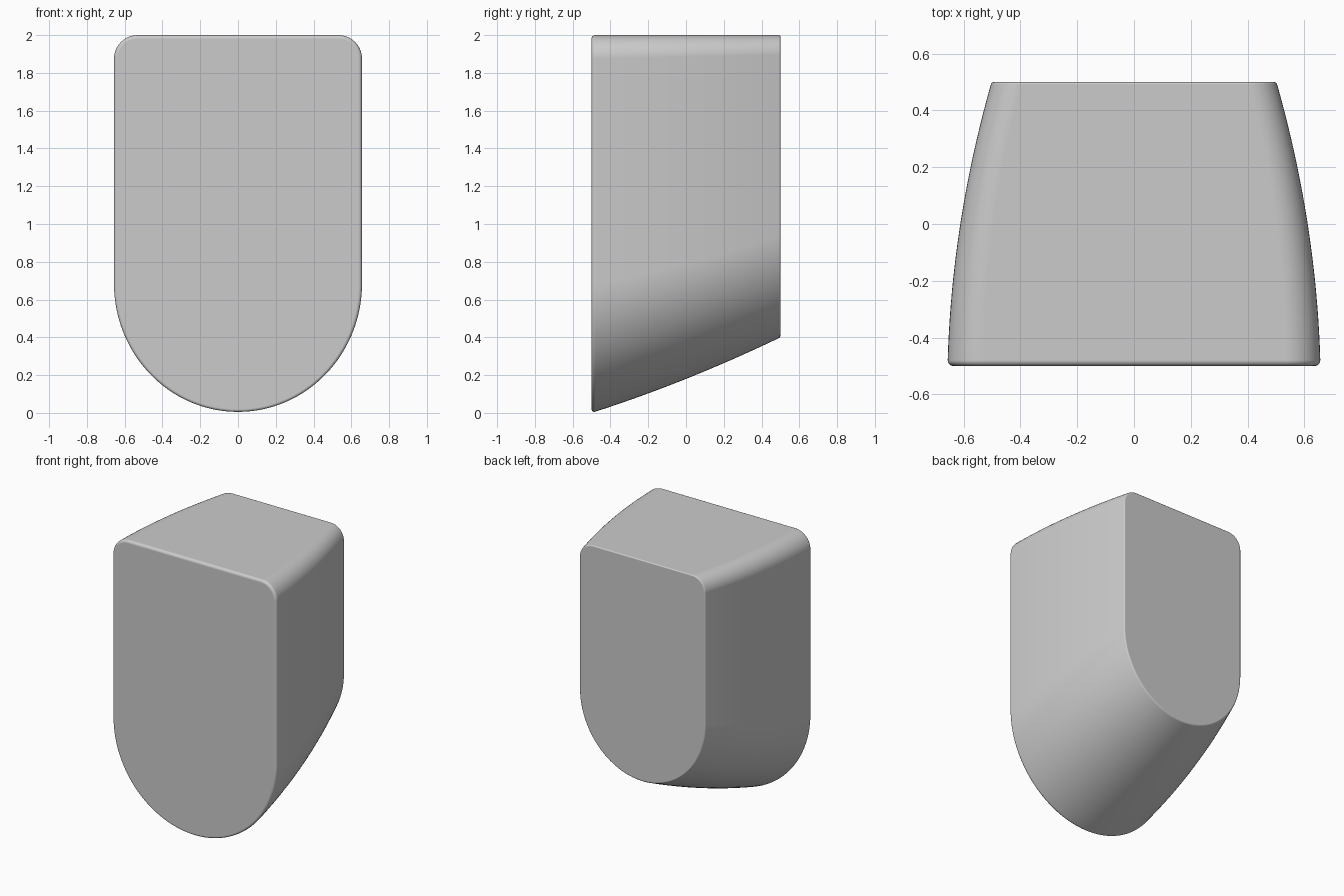
import bpy
import bmesh
from math import sin, cos, pi

cube = bpy.data.objects.get("Cube")
if cube:
    bpy.data.objects.remove(cube, do_unlink=True)

TOP = 2.0
ARC_STEPS, CORNER_STEPS, BODY_STEPS, RIM_STEPS = 64, 10, 20, 5
FRONT_RIM, BACK_RIM = 0.02, 0.008


def section(y, inset):
    """Shield outline at depth y: round bottom, straight sides, soft top corners."""
    t = y + 0.5
    half_width = 0.657 - 0.025 * t - 0.13 * t * t - inset
    bottom = 0.32 * t + 0.08 * t * t + inset
    arc_height = 0.68 - 0.14 * t - inset
    corner = 0.125 - 0.02 * t - inset
    top = TOP - inset
    points = []
    for i in range(ARC_STEPS + 1):
        a = pi + pi * i / ARC_STEPS
        points.append((half_width * cos(a), y, bottom + arc_height * (1 + sin(a))))
    for side, start in ((1, 0), (-1, pi / 2)):
        for i in range(CORNER_STEPS + 1):
            a = start + pi / 2 * i / CORNER_STEPS
            points.append((side * (half_width - corner) + corner * cos(a), y,
                           top - corner + corner * sin(a)))
    return points


# Depth stations: rounded front rim, tapering body, rounded back rim
angles = [pi / 2 * i / RIM_STEPS for i in range(RIM_STEPS + 1)]
stations = [(-0.5 + FRONT_RIM * (1 - sin(a)), FRONT_RIM * (1 - cos(a)))
            for a in reversed(angles)]
start, end = -0.5 + FRONT_RIM, 0.5 - BACK_RIM
stations += [(start + (end - start) * i / BODY_STEPS, 0)
             for i in range(1, BODY_STEPS)]
stations += [(end + BACK_RIM * sin(a), BACK_RIM * (1 - cos(a))) for a in angles]

# Loft the outlines and cap both ends
bm = bmesh.new()
rings = [[bm.verts.new(p) for p in section(y, inset)] for y, inset in stations]
for ring, following in zip(rings, rings[1:]):
    for i in range(len(ring)):
        j = (i + 1) % len(ring)
        bm.faces.new((ring[i], ring[j], following[j], following[i]))
bm.faces.new(rings[0])
bm.faces.new(rings[-1])
bmesh.ops.recalc_face_normals(bm, faces=bm.faces)
mesh = bpy.data.meshes.new("shield_block")
bm.to_mesh(mesh)
bm.free()

block = bpy.data.objects.new("shield_block", mesh)
bpy.context.scene.collection.objects.link(block)

# Smooth shading with flat end faces
for face in mesh.polygons:
    face.use_smooth = True
weighted = block.modifiers.new("flat_caps", "WEIGHTED_NORMAL")
weighted.weight = 100
